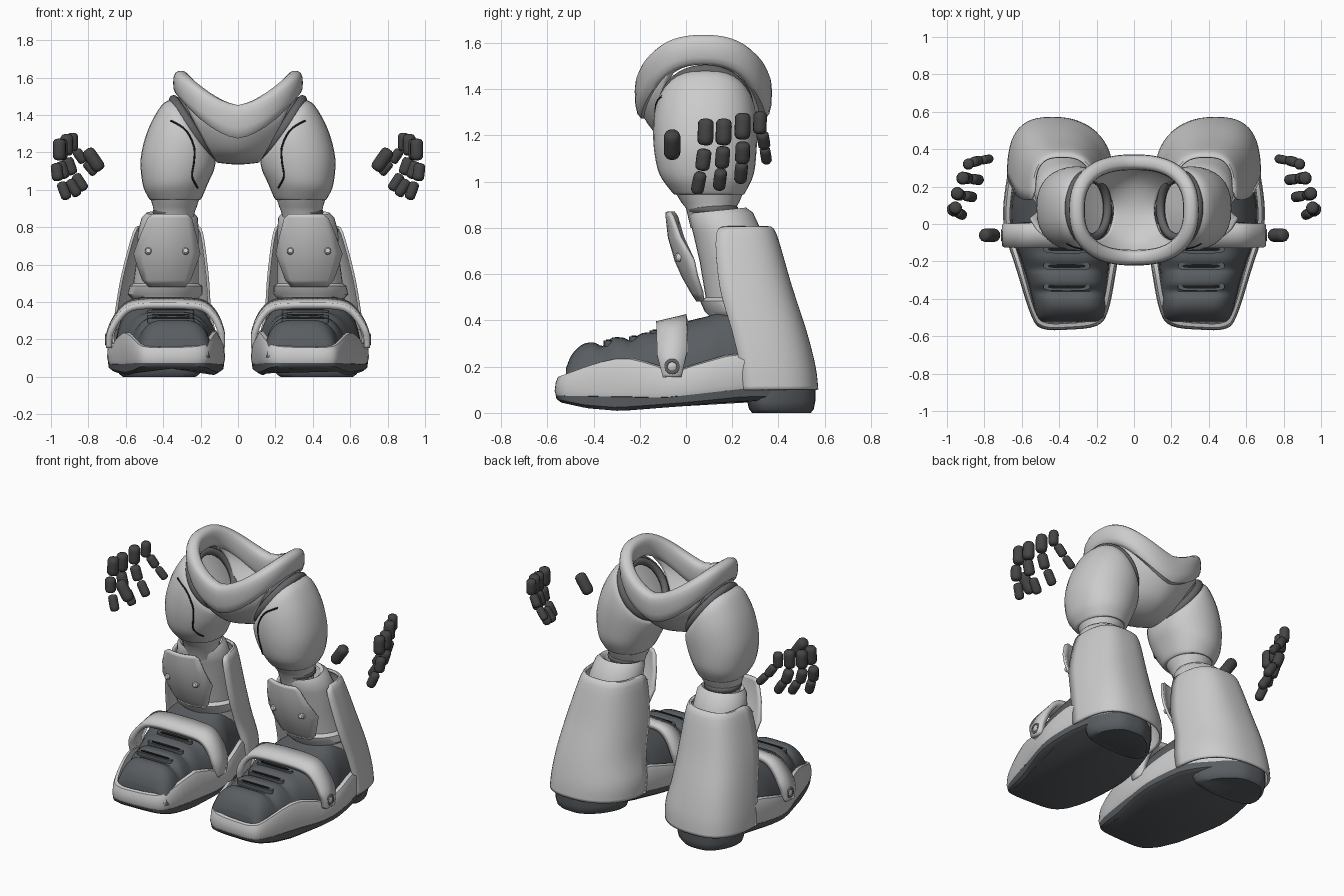
import bpy, bmesh, math
from math import sin, cos, pi
from mathutils import Vector
from mathutils.bvhtree import BVHTree

if "Cube" in bpy.data.objects:
    bpy.data.objects.remove(bpy.data.objects["Cube"])


def colour(name, r, g, b):
    m = bpy.data.materials.new(name)
    m.diffuse_color = (r, g, b, 1)
    m.use_nodes = True
    m.node_tree.nodes["Principled BSDF"].inputs["Base Color"].default_value = m.diffuse_color
    return m


RUBBER = colour("rubber", 0.10, 0.11, 0.12)
FINGER = colour("finger_grey", 0.06, 0.06, 0.06)
JOINT = colour("joint_grey", 0.13, 0.13, 0.14)
BLACK = colour("black", 0.01, 0.01, 0.01)


def lerp(table, v):
    for (a, p), (b, q) in zip(table, table[1:]):
        if v <= b:
            return p + (q - p) * max(0, (v - a) / (b - a))
    return table[-1][1]


def spline(pts, n, closed=False):
    """Catmull-Rom resample, n steps per span, any number of dimensions."""
    out, k = [], len(pts)
    get = (lambda i: pts[i % k]) if closed else (lambda i: pts[min(max(i, 0), k - 1)])
    for i in range(k if closed else k - 1):
        a, b, c, d = (get(i + j) for j in (-1, 0, 1, 2))
        for s in range(n):
            t = s / n
            out.append(tuple(.5 * (2*q + (r-p)*t + (2*p-5*q+4*r-w)*t*t + (3*q-p-3*r+w)*t**3)
                             for p, q, r, w in zip(a, b, c, d)))
    return out if closed else out + [tuple(pts[-1])]


def finish(bm, name, mat=None, mirror=True, solid=0, angle=40):
    bmesh.ops.recalc_face_normals(bm, faces=bm.faces)
    me = bpy.data.meshes.new(name)
    bm.to_mesh(me)
    me.shade_smooth()
    me.set_sharp_from_angle(angle=math.radians(angle))
    ob = bpy.data.objects.new(name, me)
    bpy.context.collection.objects.link(ob)
    if mat:
        me.materials.append(mat)
    if solid:
        m = ob.modifiers.new("thickness", 'SOLIDIFY')
        m.thickness, m.offset = solid, 0
    if mirror:
        ob.modifiers.new("mirror", 'MIRROR').use_mirror_merge = False
    return ob


def add_loft(bm, rings, closed=True, caps=True, loop=False):
    vs = [[bm.verts.new(p) for p in r] for r in rings]
    n = len(vs[0])
    for a, b in zip(vs, vs[1:] + ([vs[0]] if loop else [])):
        for i in range(n if closed else n - 1):
            j = (i + 1) % n
            bm.faces.new((a[i], a[j], b[j], b[i]))
    if closed and caps and not loop:
        bm.faces.new(vs[0])
        bm.faces.new(vs[-1])


def loft(name, rings, mat=None, closed=True, caps=True, loop=False, **kw):
    bm = bmesh.new()
    add_loft(bm, rings, closed, caps, loop)
    return finish(bm, name, mat, **kw)


def lathe(bm, profile, centre, axis, n=16):
    q = Vector(axis).to_track_quat('Z', 'Y')
    add_loft(bm, [[Vector(centre) + q @ Vector((r*cos(2*pi*i/n), r*sin(2*pi*i/n), h))
                   for i in range(n)] for r, h in profile])


def ring(name, centre, axis, R, r, mat):
    q = Vector(axis).to_track_quat('Z', 'Y')
    return loft(name, [[Vector(centre) + q @ Vector(((R + r*cos(b))*cos(a), (R + r*cos(b))*sin(a), r*sin(b)))
                        for b in (2*pi*j/12 for j in range(12))]
                       for a in (2*pi*i/40 for i in range(40))], mat, loop=True)


def spow(v, p):
    return math.copysign(abs(v)**p, v)


ANG = [2*pi*i/32 for i in range(32)]

# waist rim: saddle-shaped tube, deeper on its underside
rim = []
for i in range(64):
    a = 2*pi*i/64
    dx, dy = spow(cos(a), .8), spow(sin(a), .8)
    c = Vector((.305*dx, .075 + .255*dy, 1.39 + .182*abs(dx)**1.5))
    d = Vector((cos(a), sin(a), 0))
    deep = .068 + .05*(1 - abs(dx)**3)
    rim.append([c + d*.042*spow(cos(b), .7) + Vector((0, 0, (.064 if b < pi else deep)*spow(sin(b), .8)))
                for b in (2*pi*j/14 for j in range(14))])
loft("waist_rim", rim, mirror=False, loop=True)

# pelvis: strap of shell from front rim, under the crotch, to the back rim
rows = spline([(-.20, 1.40, .325, .15, .19), (-.178, 1.30, .245, .10, .08), (-.09, 1.195, .15, .03, .03),
               (.07, 1.15, .11, .01, 0), (.22, 1.195, .15, .03, -.03), (.315, 1.30, .245, .10, -.08),
               (.35, 1.40, .325, .15, -.19)], 5)
loft("pelvis_shell", [[(w*s, y + bend*s*s, z + lift*abs(s)**1.6) for s in (k/10 for k in range(-10, 11))]
                      for y, z, w, lift, bend in rows], closed=False, mirror=False, solid=.03)

# hip joint rings
ring("hip_joint", (.245, .085, 1.33), (-.84, 0, .55), .18, .026, JOINT)
ring("hip_liner", (.225, .085, 1.345), (-.84, 0, .55), .155, .022, JOINT)

# thighs: tilted elliptical sections given as inner/outer edge and depth
S = [(.155, 1.18, .355, 1.485, -.112, .28), (.128, 1.165, .41, 1.45, -.132, .298),
     (.12, 1.15, .48, 1.325, -.142, .308), (.13, 1.10, .52, 1.17, -.138, .305),
     (.16, 1.035, .51, 1.03, -.115, .293), (.192, .96, .48, .96, -.065, .26), (.205, .945, .467, .945, -.05, .25)]
thigh_rings = [[((a + c)/2 + (c - a)/2*cos(t), (y0 + y1)/2 + (y1 - y0)/2*spow(sin(t), .82), (b + d)/2 + (d - b)/2*cos(t))
                for t in ANG] for a, b, c, d, y0, y1 in spline(S, 4)]
thigh = loft("thigh", thigh_rings)


def stack(rows):
    """Horizontal ellipses: z, x0, x1, y0, y1."""
    return [[((a + b)/2 + (b - a)/2*cos(t), (c + d)/2 + (d - c)/2*sin(t), z) for t in ANG] for z, a, b, c, d in rows]


loft("knee_neck", stack([(.96, .205, .47, -.05, .25), (.91, .22, .455, -.02, .23), (.885, .23, .45, 0, .215),
                         (.80, .25, .44, .02, .21)]))
ring("knee_seal", (.345, .115, .88), (0, 0, 1), .09, .022, JOINT)

# engraved thigh line, projected on the thigh
bm = bmesh.new()
bm.from_mesh(thigh.data)
tree = BVHTree.FromBMesh(bm)
bm.free()
cu = bpy.data.curves.new("thigh_line", 'CURVE')
cu.dimensions, cu.bevel_depth = '3D', .005
hits = [tree.ray_cast(Vector((x, -1, z)), Vector((0, 1, 0)))[0] for x, z in
        spline([(.36, 1.37), (.28, 1.32), (.235, 1.23), (.235, 1.15), (.245, 1.07), (.215, 1.01)], 6)]
hits = [h for h in hits if h]
sp = cu.splines.new('POLY')
sp.points.add(len(hits) - 1)
for p, h in zip(sp.points, hits):
    p.co = (*h, 1)
cu.materials.append(BLACK)
line = bpy.data.objects.new("thigh_line", cu)
bpy.context.collection.objects.link(line)
line.modifiers.new("mirror", 'MIRROR').use_mirror_merge = False

# lower leg tube with cuff and ankle collar
leg = stack([(.80, .25, .45, .05, .22), (.865, .245, .475, .03, .24), (.875, .235, .49, .02, .26), (.85, .215, .515, .015, .29),
             (.78, .21, .535, .03, .33), (.65, .21, .54, .06, .36), (.50, .21, .56, .085, .42),
             (.485, .19, .58, .06, .43), (.44, .19, .59, .08, .45), (.42, .21, .57, .1, .45), (.25, .2, .6, .14, .48)])
for r in leg[1:4]:
    r[:] = [(x, y, z + .1*(y - .13)) for x, y, z in r]
loft("lower_leg", leg)

# shin plate with two bolts
rows = [(.87, .275, .455), (.85, .25, .48), (.76, .227, .518), (.66, .205, .555), (.59, .23, .535), (.52, .255, .51),
        (.485, .285, .475)]


def plate_y(x, z):
    return -.082 + .9*(.87 - z)**2 + .07*((x - .38)/.17)**2


loft("shin_plate", [[(x, plate_y(x, z), z) for x in (a + (b - a)*k/8 for k in range(9))] for z, a, b in rows],
     closed=False, solid=.015)
bm = bmesh.new()
for x in (.28, .48):
    lathe(bm, [(.018, .0), (.018, .02), (.012, .026)], (x, plate_y(x, .67), .67), (0, -1, .2), 12)
finish(bm, "shin_bolts")

# calf shell: open-front U sections down to the heel
rows = spline([(.80, .225, .525, .18, .355), (.77, .195, .555, .13, .385), (.55, .165, .615, .145, .45),
               (.35, .15, .65, .20, .515), (.2, .12, .668, .235, .553), (.1, .12, .672, .25, .565)], 4)
shell = []
for z, a, b, y0, y1 in rows:
    w, e = (b - a)/2, .72 + .12*(.8 - z)
    shell.append([((a + b)/2 - w*spow(cos(t), e) + .045*sin(t)**2*(1 - z), y0 + (y1 - y0)*abs(sin(t))**e, z)
                  for t in (pi*k/28 for k in range(29))])
loft("calf_shell", shell, closed=False, solid=.015)

# foot outline shared by sole and shell wall
OUT = spline([(.14, -.47), (.20, -.545), (.35, -.565), (.49, -.56), (.55, -.49), (.627, -.25), (.695, -.02), (.69, .18),
              (.64, .40), (.565, .52), (.46, .553), (.36, .54), (.25, .455), (.14, .31), (.08, .1), (.07, -.06),
              (.10, -.28)], 4, True)


def foot_ring(k, zf):
    return [(.39 + (x - .39)*k, y*(.5 + k/2), zf(y)) for x, y in OUT]


SEAM = [(-.57, .075), (-.1, .065), (.3, .11), (.57, .10)]
BOT = [(-.57, .045), (-.45, .02), (-.3, .008), (0, .03), (.25, .055), (.57, .06)]
TOP = [(-.57, .155), (-.5, .18), (-.4, .215), (-.28, .24), (-.15, .21), (-.06, .17), (.02, .20), (.2, .25), (.57, .26)]
seam, bot, top = (lambda y, t=t: lerp(t, y) for t in (SEAM, BOT, TOP))
loft("sole", [foot_ring(.90, bot), foot_ring(.97, lambda y: bot(y) + .015), foot_ring(.985, seam)], RUBBER)
loft("foot_shell", [foot_ring(.98, seam), foot_ring(1.0, lambda y: seam(y) + .02),
                    foot_ring(.985, lambda y: top(y) - .025), foot_ring(.95, top),
                    foot_ring(.88, lambda y: top(y) + .005), foot_ring(.87, seam)], caps=False)

# heel block
heel = spline([(.20, .30), (.40, .265), (.62, .30), (.635, .41), (.56, .53), (.46, .558), (.36, .543), (.25, .45)], 4, True)
loft("heel_block", [[(.43 + (x - .43)*k, .42 + (y - .42)*k, z) for x, y in heel]
                    for k, z in ((.86, 0), (.95, .015), (1, .05), (1, .105))], RUBBER)

# ribbed rubber upper: y, top, inner x, outer x
prof = spline([(-.52, .19, .165, .51), (-.495, .25, .15, .525), (-.45, .295, .14, .535), (-.40, .305, .14, .545),
               (-.36, .29, .14, .555), (-.32, .325, .14, .565), (-.27, .325, .14, .58), (-.24, .315, .135, .59),
               (-.19, .345, .13, .605), (-.13, .35, .12, .63), (-.06, .375, .105, .655), (0, .395, .105, .66),
               (.1, .42, .12, .66), (.17, .44, .15, .645), (.28, .43, .17, .635)], 3)
loft("rubber_upper", [[((a + b)/2 + (b - a)/2*spow(cos(t), .45)*(1 - .2*abs(sin(t))), y, .10 + (z - .10)*abs(sin(t))**.55)
                       for t in (pi*k/24 for k in range(25))] for y, z, a, b in prof], RUBBER)

# vent slots with raised lips
for i, (y, z) in enumerate(((-.135, .35), (-.225, .324), (-.335, .307))):
    for part, w, d, h, mat in (("vent_lip", .125, .022, .006, RUBBER), ("vent_slot", .10, .010, .010, BLACK)):
        o = [(.36 + w*spow(cos(t), .4), y + d*spow(sin(t), .8)) for t in ANG]
        loft(f"{part}_{i + 1}", [[(px, py, z + dz) for px, py in o] for dz in (-.02, h)], mat)

# instep strap and its outer rivet
arch = spline([(.088, .16), (.088, .24), (.125, .33), (.185, .385), (.28, .398), (.39, .40), (.50, .398), (.585, .38),
               (.645, .32), (.685, .24), (.69, .16)], 4)
loft("instep_strap", [[(x, -.06 + s*(.035 + .03*min(1, (z - .14)/.12)), z - .005 + s*.016*(z - .14)/.27)
                       for s in (-1, 0, 1)] for x, z in arch], closed=False, solid=.034)
ring("rivet_ring", (.703, -.06, .2), (1, 0, 0), .026, .008, JOINT)
bm = bmesh.new()
lathe(bm, [(.022, -.03), (.022, .006), (.014, .012)], (.70, -.06, .2), (1, 0, 0))
finish(bm, "rivet")

# fingers: three capsules each, and a thumb
CAP = [(0.35, -.5), (.75, -.46), (.97, -.36), (1, -.2), (1, .2), (.97, .36), (.75, .46), (.35, .5)]
HAND = {"index": [(.955, .085, 1.215), (.967, .075, 1.095), (.93, .055, .995)],
        "middle": [(.945, .163, 1.215), (.94, .158, 1.105), (.88, .147, 1.01)],
        "ring": [(.915, .245, 1.24), (.90, .245, 1.125), (.845, .238, 1.04)],
        "little": [(.885, .32, 1.255), (.845, .335, 1.18), (.79, .345, 1.115)]}
for name, pts in HAND.items():
    bm = bmesh.new()
    k = .85 if name == "little" else 1
    axes = [Vector((-.01, .03, 1)), Vector(pts[0]) - Vector(pts[2]), Vector(pts[1]) - Vector(pts[2])]
    for p, ax, r, h in zip(pts, axes, (.035, .032, .028), (.115, .095, .1)):
        lathe(bm, [(a*r*k, b*h*k) for a, b in CAP], p, ax, 12)
    finish(bm, name + "_finger", FINGER)
bm = bmesh.new()
lathe(bm, [(a*.036, b*.135) for a, b in CAP], (.772, -.06, 1.16), (.55, 0, .8), 12)
finish(bm, "thumb", FINGER)
